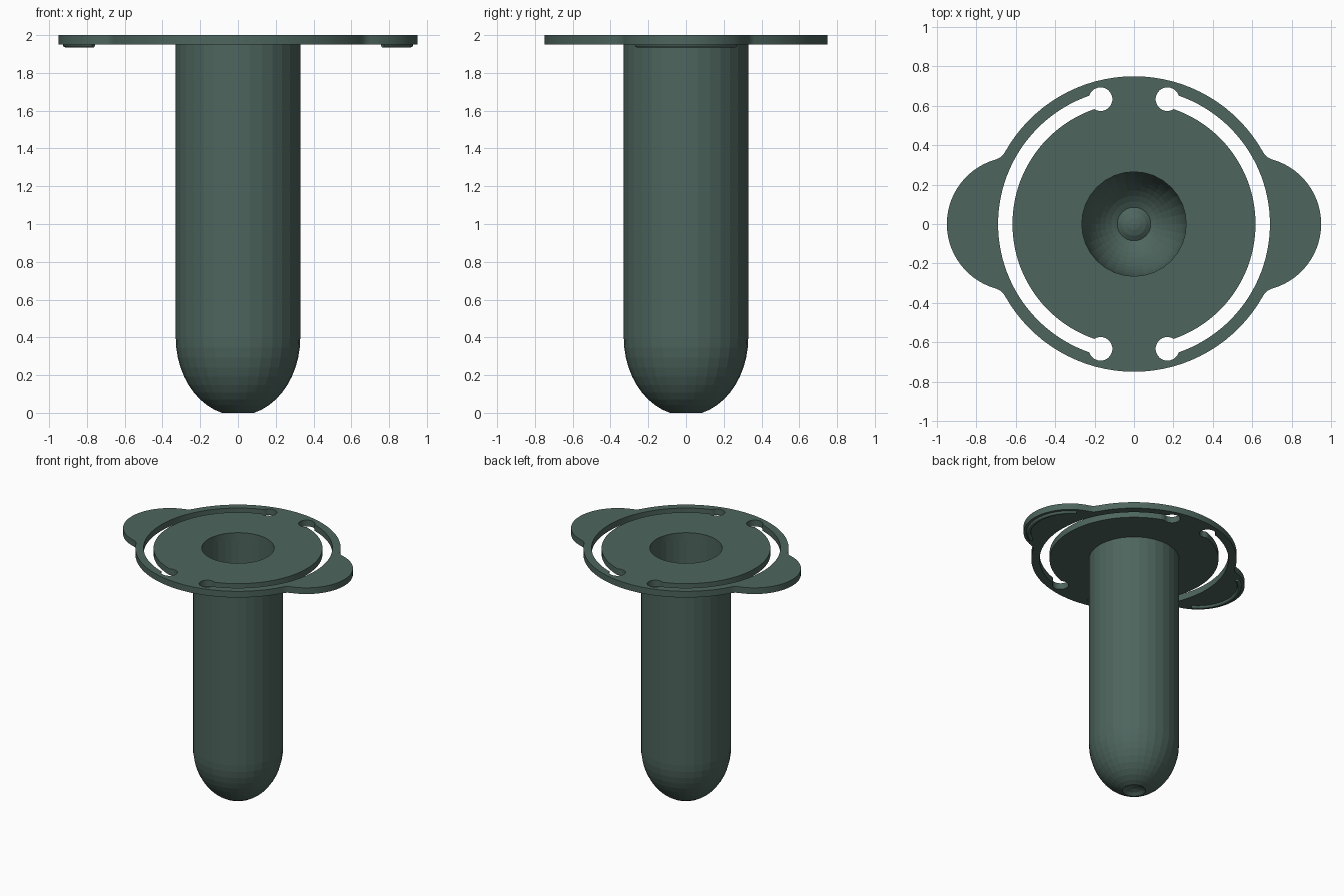
import bpy, bmesh
from math import sin, cos, pi, radians, atan2, acos, sqrt

if "Cube" in bpy.data.objects:
    bpy.data.objects.remove(bpy.data.objects["Cube"])

mat = bpy.data.materials.new("dark_green")
mat.diffuse_color = (0.075, 0.13, 0.11, 1)
mat.use_nodes = True
mat.node_tree.nodes["Principled BSDF"].inputs["Base Color"].default_value = mat.diffuse_color


def arc(cx, cy, r, a0, a1, n):
    return [(cx + r * cos(a0 + (a1 - a0) * i / n), cy + r * sin(a0 + (a1 - a0) * i / n)) for i in range(n + 1)]


def dedupe(pts):
    out = []
    for p in pts:
        if not out or abs(p[0] - out[-1][0]) + abs(p[1] - out[-1][1]) > 1e-4:
            out.append(p)
    if abs(out[0][0] - out[-1][0]) + abs(out[0][1] - out[-1][1]) < 1e-4:
        out.pop()
    return out


def curve_mesh(name, loops, z, dims, closed=True, **settings):
    cu = bpy.data.curves.new(name, 'CURVE')
    cu.dimensions = dims
    for key, value in settings.items():
        setattr(cu, key, value)
    for pts in loops:
        sp = cu.splines.new('POLY')
        sp.points.add(len(pts) - 1)
        for p, (x, y) in zip(sp.points, pts):
            p.co = (x, y, 0, 1)
        sp.use_cyclic_u = closed
    ob = bpy.data.objects.new(name, cu)
    bpy.context.collection.objects.link(ob)
    ob.location.z = z
    bpy.ops.object.select_all(action='DESELECT')
    ob.select_set(True)
    bpy.context.view_layer.objects.active = ob
    bpy.ops.object.convert(target='MESH')
    ob = bpy.context.object
    ob.data.materials.clear()
    ob.data.materials.append(mat)
    return ob


# Flange outline: ring with two filleted ears
R, EX, ER, F = 0.75, 0.61, 0.34, 0.08
fx = ((R + F) ** 2 - (ER + F) ** 2 + EX ** 2) / (2 * EX)
fy = sqrt((R + F) ** 2 - fx ** 2)
ea, ra = atan2(fy, fx - EX), atan2(fy, fx)
quarter = (arc(EX, 0, ER, 0, ea, 14) + arc(fx, fy, F, ea + pi, ra + pi, 6)[::1]
           + arc(0, 0, R, ra, pi / 2, 16))
half = quarter + [(-x, y) for x, y in quarter[::-1]]
outline = dedupe(half + [(x, -y) for x, y in half[::-1]])

# Arc slots that end in round holes
RO, RI, RM, HR, HA = 0.69, 0.617, 0.656, 0.06, radians(75)


def meet(r):
    return HA - acos((RM * RM + r * r - HR * HR) / (2 * RM * r))


hx, hy = RM * cos(HA), RM * sin(HA)
ao, ai = meet(RO), meet(RI)
h0 = atan2(RO * sin(ao) - hy, RO * cos(ao) - hx)
h1 = atan2(RI * sin(ai) - hy, RI * cos(ai) - hx)
if h1 < h0:
    h1 += 2 * pi
end = arc(hx, hy, HR, h0, h1, 20)
slot = dedupe(arc(0, 0, RO, -ao, ao, 48) + end + arc(0, 0, RI, ai, -ai, 48)
              + [(x, -y) for x, y in end[::-1]])
bore = dedupe(arc(0, 0, 0.265, 0, 2 * pi, 32))
curve_mesh("flange", [outline, slot, [(-x, y) for x, y in slot], bore], 1.975, '2D',
           fill_mode='BOTH', extrude=0.025)

# Grip ridges under the ears
ridge = arc(EX, 0, 0.302, -radians(59), radians(59), 24)
curve_mesh("grip_ridges", [ridge, [(-x, y) for x, y in ridge]], 1.95, '3D', closed=False,
           bevel_depth=0.016, bevel_resolution=2, use_fill_caps=True)

# Hollow tube with a domed, dimpled tip, lathed around z
N = 10
t_out, t_in = acos(0.085 / 0.33), acos(0.085 / 0.265)
profile = [(0.33, 1.95)]
profile += [(0.33 * cos(t_out * i / N), 0.4 - 0.4 * sin(t_out * i / N) / sin(t_out)) for i in range(N + 1)]
profile += [(0.06, 0.018), (0.03, 0.029), (0, 0.033), None, (0, 0.1), (0.03, 0.096), (0.06, 0.085)]
profile += [(0.265 * cos(t_in * i / N), 0.4 - 0.333 * sin(t_in * i / N) / sin(t_in)) for i in range(N, -1, -1)]
profile += [(0.265, 1.95)]
bm = bmesh.new()
prev = None
for p in profile:
    v = bm.verts.new((p[0], 0, p[1])) if p else None
    if v and prev:
        bm.edges.new((prev, v))
    prev = v
bmesh.ops.spin(bm, geom=bm.verts[:] + bm.edges[:], cent=(0, 0, 0), axis=(0, 0, 1),
               angle=2 * pi, steps=32, use_duplicate=False)
bmesh.ops.remove_doubles(bm, verts=bm.verts[:], dist=1e-4)
# Close the rim hidden inside the flange
rim = [e for e in bm.edges if e.is_boundary]
bmesh.ops.bridge_loops(bm, edges=rim)
bmesh.ops.recalc_face_normals(bm, faces=bm.faces[:])
me = bpy.data.meshes.new("tube")
bm.to_mesh(me)
bm.free()
me.materials.append(mat)
bpy.context.collection.objects.link(bpy.data.objects.new("tube", me))
